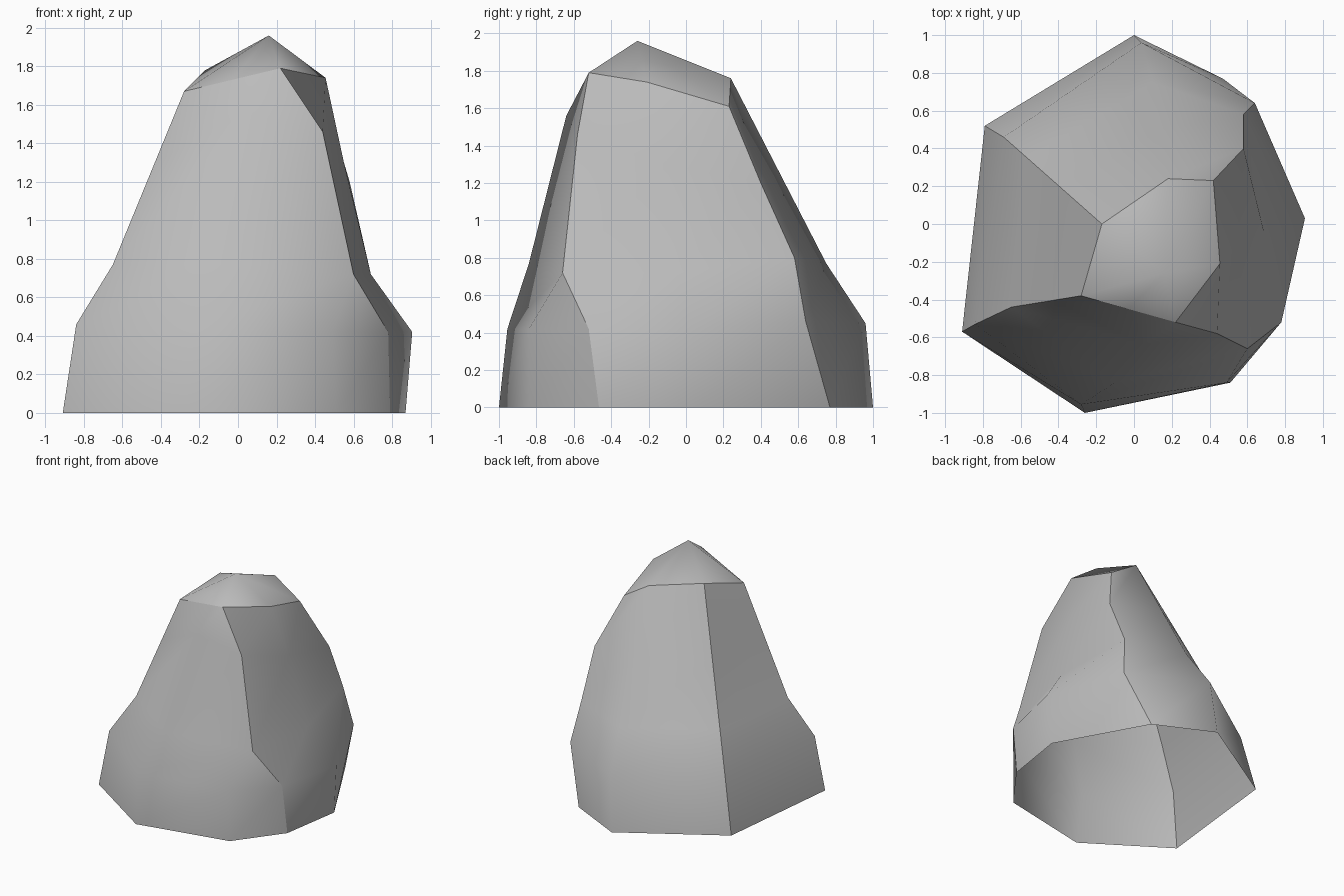
import bpy
import bmesh
from mathutils import Vector

cube = bpy.data.objects.get("Cube")
if cube:
    bpy.data.objects.remove(cube, do_unlink=True)


def make_material(name, color):
    mat = bpy.data.materials.new(name)
    mat.use_nodes = True
    mat.diffuse_color = color
    mat.node_tree.nodes["Principled BSDF"].inputs["Base Color"].default_value = color
    return mat


def path(*points):
    return [Vector(p) for p in points]


def straight(start, end, heights):
    """Points between two ends of a straight ridge, at the given heights."""
    a, b = Vector(start), Vector(end)
    return [a.lerp(b, (z - a.z) / (b.z - a.z)) for z in heights] + [b]


# Ridges of the boulder, each running from the ground up to the cap rim
left_front = path((-.91, -.57, 0)) + straight((-.84, -.53, .46), (-.84, -.53, .46), [])
left_front += straight((-.65, -.44, .77), (-.28, -.38, 1.67), [.77, 1.3])
front = path((-.26, -1, 0), (-.28, -.955, .42), (-.1, -.84, .77),
             (.05, -.64, 1.56), (-.03, -.45, 1.73))
right_front = path((.79, -.465, 0), (.78, -.52, .42), (.6, -.66, .72),
                   (.44, -.58, 1.46), (.22, -.52, 1.79))
front_foot = path((.51, -.84, 0), (.49, -.84, .42)) + right_front[2:]
right = path((.87, .05, 0), (.905, .03, .42), (.69, -.05, .72),
             (.55, -.1, 1.3), (.455, -.21, 1.74))
right_back = path((.47, .77, 0), (.64, .64, .46), (.58, .58, .8),
                  (.58, .4, 1.2), (.42, .23, 1.61))
back = path((0, 1, 0), (.04, .96, .45))
back += straight((.1, .75, .77), (.18, .24, 1.76), [.77, 1.25])
left_back = path((-.79, .52, 0))
left_back += straight((-.69, .46, .45), (-.17, 0, 1.78), [.45, .77, 1.25])

ridges = [left_front, front, front_foot, right_front,
          right, right_back, back, left_back]
sharp_ridges = [left_front, right_front, right_back, left_back]
apex = (.16, -.26, 1.96)

bm = bmesh.new()
shared = {}


def vert(point):
    """Reuse a vertex where two ridges meet."""
    key = tuple(round(c, 4) for c in point)
    if key not in shared:
        shared[key] = bm.verts.new(key)
    return shared[key]


def add_face(*points):
    corners = list(dict.fromkeys(vert(p) for p in points))
    if len(corners) > 2:
        bm.faces.new(corners).smooth = True


def crease(p, q):
    edge = bm.edges.get((vert(p), vert(q)))
    if edge:
        edge.smooth = False


# Sides between neighbouring ridges, and the pointed cap
pairs = list(zip(ridges, ridges[1:] + ridges[:1]))
for a, b in pairs:
    for low in range(len(a) - 1):
        add_face(a[low], b[low], b[low + 1], a[low + 1])
    add_face(a[-1], b[-1], apex)

# Hard creases along the main ridges and the cap rim
for ridge in sharp_ridges:
    for p, q in zip(ridge, ridge[1:]):
        crease(p, q)
for a, b in pairs:
    if a[-1] != b[-1]:
        crease(a[-1], b[-1])

mesh = bpy.data.meshes.new("boulder")
bm.to_mesh(mesh)
bm.free()
mesh.materials.append(make_material("stone grey", (.5, .5, .5, 1)))
boulder = bpy.data.objects.new("boulder", mesh)
bpy.context.collection.objects.link(boulder)
